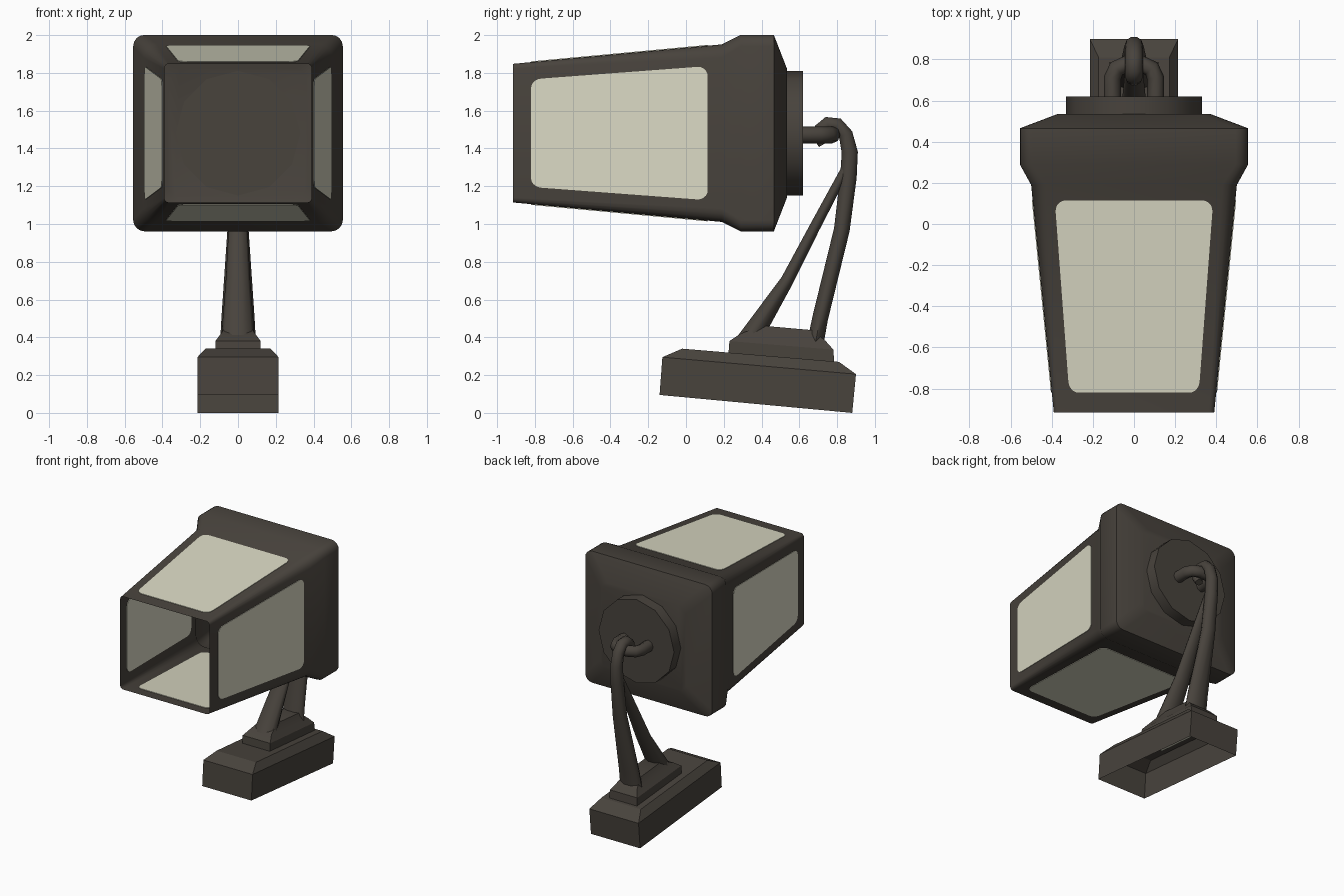
import bpy, bmesh, math
from mathutils import Vector

if "Cube" in bpy.data.objects:
    bpy.data.objects.remove(bpy.data.objects["Cube"])


def material(name, col):
    m = bpy.data.materials.new(name)
    m.diffuse_color = (*col, 1)
    m.use_nodes = True
    m.node_tree.nodes["Principled BSDF"].inputs["Base Color"].default_value = m.diffuse_color
    return m


DARK = material("dark_bronze_metal", (0.065, 0.056, 0.046))
GLASS = material("cream_glass", (0.70, 0.69, 0.55))
CZ = 1.481  # height of the lantern axis


def loft(name, rings, mat, cap_start=True, cap_end=True, angle=40):
    """Skin a list of closed rings that have equal point counts."""
    bm = bmesh.new()
    vs = [[bm.verts.new(p) for p in r] for r in rings]
    n = len(rings[0])
    for a, b in zip(vs, vs[1:]):
        for i in range(n):
            j = (i + 1) % n
            bm.faces.new((a[i], a[j], b[j], b[i]))
    if cap_start:
        bm.faces.new(vs[0][::-1])
    if cap_end:
        bm.faces.new(vs[-1])
    bmesh.ops.recalc_face_normals(bm, faces=bm.faces)
    me = bpy.data.meshes.new(name)
    bm.to_mesh(me)
    bm.free()
    me.materials.append(mat)
    ob = bpy.data.objects.new(name, me)
    bpy.context.collection.objects.link(ob)
    bpy.ops.object.select_all(action='DESELECT')
    ob.select_set(True)
    bpy.context.view_layer.objects.active = ob
    bpy.ops.object.shade_smooth_by_angle(angle=math.radians(angle))
    return ob


def rounded(hw, hh, r, n=4):
    """Rounded rectangle outline centred on the origin."""
    pts = []
    for k, (sx, sy) in enumerate(((1, 1), (-1, 1), (-1, -1), (1, -1))):
        for i in range(n + 1):
            a = math.pi / 2 * (k + i / n)
            pts.append((sx * (hw - r) + r * math.cos(a), sy * (hh - r) + r * math.sin(a)))
    return pts


def sweep(name, path, side, radii, n=10):
    """Tube along a planar path; radii are (across plane, in plane)."""
    path = [Vector(p) for p in path]
    side = Vector(side)
    rings = []
    for i, p in enumerate(path):
        t = (path[min(i + 1, len(path) - 1)] - path[max(i - 1, 0)]).normalized()
        nrm = t.cross(side)
        rs, rn = radii[i]
        rings.append([p + side * rs * math.cos(2 * math.pi * k / n)
                      + nrm * rn * math.sin(2 * math.pi * k / n) for k in range(n)])
    return loft(name, rings, DARK, angle=60)


def slab(name, levels):
    """Stack of tilted rectangles: (half width, front y, front z, back y, back z)."""
    return [[(-w, y0, z0), (w, y0, z0), (w, y1, z1), (-w, y1, z1)]
            for w, y0, z0, y1, z1 in levels]


# Lantern housing: open front, flared rear collar, closed back
profile = [(-0.915, 0.39, 0.367, 0.025), (0.19, 0.50, 0.47, 0.07),
           (0.29, 0.555, 0.52, 0.06), (0.465, 0.555, 0.52, 0.06),
           (0.535, 0.37, 0.34, 0.06)]
loft("lantern_housing", [[(x, y, CZ + z) for x, z in rounded(hw, hh, r)]
                         for y, hw, hh, r in profile], DARK, cap_start=False)


# Thin glass panels that show on both sides of each wall
def panel(name, sideways, sign, half_front, half_back):
    y0, y1 = -0.82, 0.115
    w0, w1 = (0.39, 0.50) if sideways else (0.367, 0.47)
    rings = []
    for off in (-0.004, 0.004):
        ring = []
        for a, b in rounded((y1 - y0) / 2, 1.0 * half_back, 0.055, 5):
            y = (y0 + y1) / 2 + a
            u = b * (half_front + (half_back - half_front) * (y - y0) / (y1 - y0)) / half_back
            d = sign * (w0 + (w1 - w0) * (y + 0.915) / 1.105 + off)
            ring.append((d, y, CZ + u) if sideways else (u, y, CZ + d))
        rings.append(ring)
    loft(name, rings, GLASS, angle=30)


for s, side, vert in ((1, "right", "top"), (-1, "left", "bottom")):
    panel("glass_" + side, True, s, 0.285, 0.355)
    panel("glass_" + vert, False, s, 0.315, 0.385)

# Round mounting plate on the back
loft("back_plate", [[(0.33 * math.cos(math.pi * k / 6), y, CZ + 0.33 * math.sin(math.pi * k / 6))
                     for k in range(12)] for y in (0.53, 0.62)], DARK)

# Horizontal staple on the plate
half = [(0.105, 0.61), (0.105, 0.71), (0.085, 0.755), (0.04, 0.775)]
staple = [(x, y, 1.472) for x, y in half] + [(-x, y, 1.472) for x, y in half[::-1]]
sweep("staple", staple, (0, 0, 1), [(0.045, 0.042)] * 8, 8)

# Main arm ending in a hook
arm = [(0.685, 0.37), (0.71, 0.50), (0.825, 0.97), (0.86, 1.25), (0.867, 1.38), (0.845, 1.475),
       (0.80, 1.525), (0.75, 1.53), (0.715, 1.50), (0.705, 1.455), (0.725, 1.42)]
arm_r = [(0.095, 0.046), (0.088, 0.044), (0.056, 0.044), (0.048, 0.046), (0.045, 0.045)]
arm_r += [(0.043, 0.04)] * 4 + [(0.038, 0.033), (0.03, 0.025)]
sweep("hook_arm", [(0, y, z) for y, z in arm], (1, 0, 0), arm_r)

# Diagonal brace
sweep("brace", [(0, 0.33, 0.38), (0, 0.535, 0.70), (0, 0.68, 0.98), (0, 0.85, 1.30)],
      (1, 0, 0), [(0.09, 0.065), (0.065, 0.036), (0.05, 0.03), (0.035, 0.025)])

# Foot under the arm
loft("foot", slab("foot", [(0.12, 0.225, 0.315, 0.785, 0.265), (0.12, 0.23, 0.38, 0.78, 0.335),
                           (0.09, 0.29, 0.42, 0.74, 0.38), (0.065, 0.40, 0.462, 0.67, 0.438)]),
     DARK, angle=30)

# Hollow tilted base block, open underneath
loft("base", slab("base", [(0.215, -0.14, 0.095, 0.88, 0.0), (0.215, -0.125, 0.295, 0.90, 0.205),
                           (0.172, -0.02, 0.34, 0.81, 0.27)]), DARK, cap_start=False, angle=20)

# Pale plate inside the base
loft("base_inner_plate", slab("plate", [(0.12, 0.17, 0.314, 0.60, 0.278),
                                        (0.12, 0.17, 0.321, 0.60, 0.285)]), GLASS)
